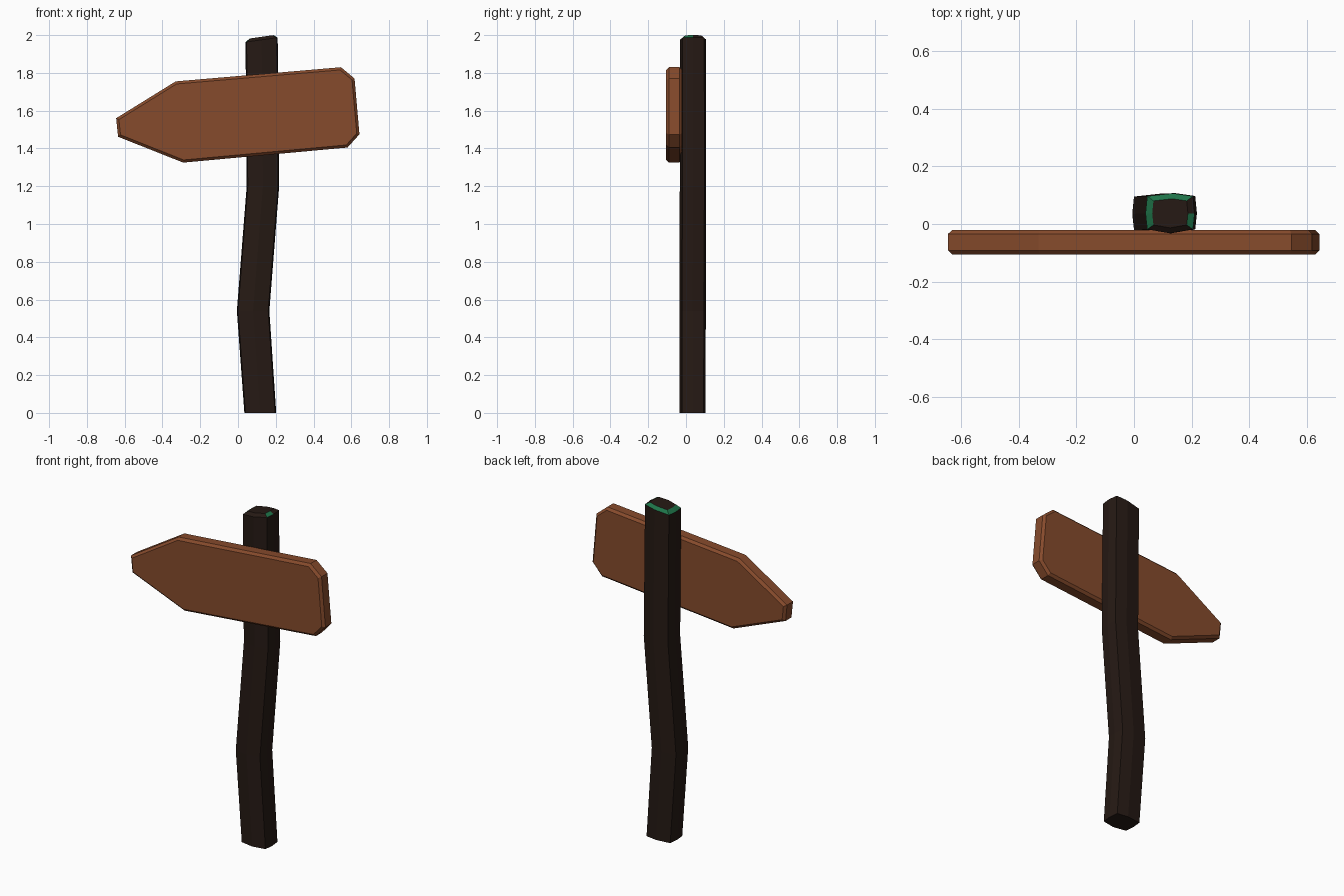
import bpy, bmesh

if "Cube" in bpy.data.objects:
    bpy.data.objects.remove(bpy.data.objects["Cube"])


def material(name, color):
    m = bpy.data.materials.new(name)
    m.diffuse_color = (*color, 1)
    m.use_nodes = True
    m.node_tree.nodes["Principled BSDF"].inputs["Base Color"].default_value = m.diffuse_color
    return m


def add_object(name, bm, mats):
    bmesh.ops.recalc_face_normals(bm, faces=bm.faces[:])
    me = bpy.data.meshes.new(name)
    bm.to_mesh(me)
    bm.free()
    for m in mats:
        me.materials.append(m)
    ob = bpy.data.objects.new(name, me)
    bpy.context.collection.objects.link(ob)
    return ob


bark = material("dark_bark", (0.019, 0.010, 0.007))
moss = material("moss_green", (0.013, 0.17, 0.065))
wood = material("board_wood", (0.24, 0.07, 0.025))

# Crooked post: eight-sided section lofted along bends, with a tilted, chamfered top
section = [(0, -0.07), (0.08, -0.056), (0.086, 0), (0.08, 0.06),
           (0.01, 0.07), (-0.08, 0.06), (-0.086, 0), (-0.08, -0.056)]
# centre x, centre y, height, scale, tilt
levels = [(0.118, 0.034, 0, 0.98, 0), (0.08, 0.035, 0.54, 1, 0),
          (0.132, 0.037, 1.2, 1, 0), (0.125, 0.037, 1.975, 0.99, 0.14),
          (0.125, 0.037, 1.991, 0.72, 0.14)]
bm = bmesh.new()
rings = [[bm.verts.new((cx + x * s, cy + y * s, z + x * s * tilt)) for x, y in section]
         for cx, cy, z, s, tilt in levels]
for level, (lower, upper) in enumerate(zip(rings, rings[1:])):
    for i in range(8):
        j = (i + 1) % 8
        f = bm.faces.new((lower[i], lower[j], upper[j], upper[i]))
        # Moss on parts of the top rim
        if level == 3 and i in (1, 3, 4, 5, 6):
            f.material_index = 1
bm.faces.new(rings[0][::-1])
bm.faces.new(rings[-1])
add_object("post", bm, [bark, moss])

# Arrow-shaped board: extruded outline with bevelled rims
outline = [(-0.645, 1.56), (-0.33, 1.755), (0.545, 1.83), (0.617, 1.77),
           (0.643, 1.475), (0.58, 1.405), (-0.29, 1.325), (-0.635, 1.462)]
bm = bmesh.new()
front = bm.faces.new([bm.verts.new((x, -0.105, z)) for x, z in outline])
ext = bmesh.ops.extrude_face_region(bm, geom=[front], use_keep_orig=True)
bmesh.ops.translate(bm, vec=(0, 0.084, 0),
                    verts=[g for g in ext["geom"] if isinstance(g, bmesh.types.BMVert)])
board = add_object("arrow_board", bm, [wood])
bevel = board.modifiers.new("rim_bevel", 'BEVEL')
bevel.width = 0.014
bevel.segments = 1
bevel.limit_method = 'ANGLE'
bevel.angle_limit = 1.4
